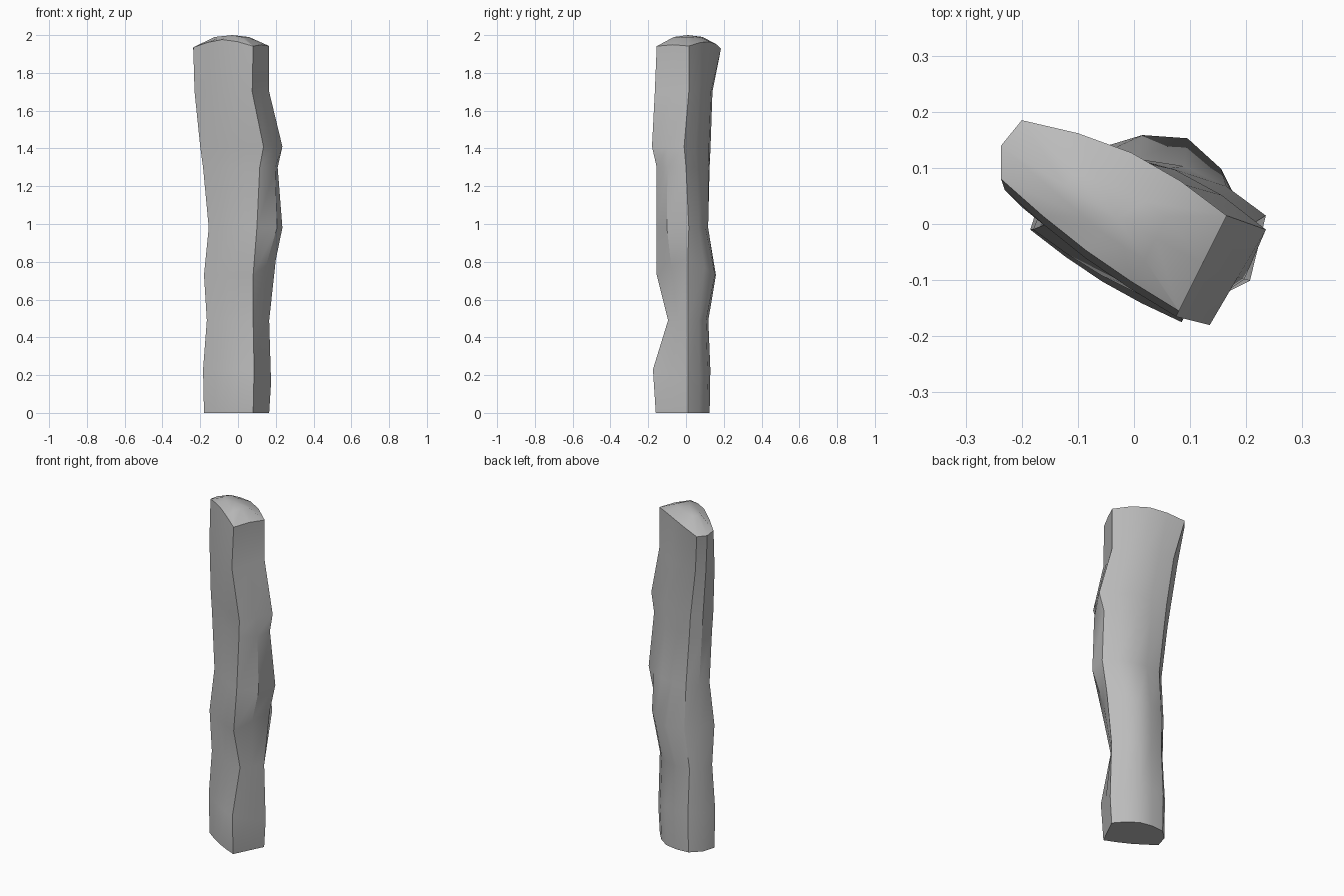
import bpy, bmesh, math
from mathutils import Vector

cube = bpy.data.objects.get("Cube")
if cube:
    bpy.data.objects.remove(cube)

stone = bpy.data.materials.new("grey stone")
stone.use_nodes = True
colour = (0.5, 0.5, 0.5, 1)
stone.diffuse_color = colour
stone.node_tree.nodes["Principled BSDF"].inputs["Base Color"].default_value = colour

# Levels: height, front corner, side corner, back corner, left corner,
# side corner lift, side bulge, back bulge
levels = [
    (0, (.08, -.16), (.165, .01), (-.1, .12), (-.18, -.01), 0, 0, .05),
    (.23, (.085, -.175), (.175, .01), (-.1, .125), (-.185, -.01), -.07, 0, .05),
    (.49, (.08, -.095), (.165, .01), (-.1, .11), (-.165, -.01), 0, 0, .05),
    (.73, (.08, -.155), (.2, .01), (-.08, .13), (-.18, -.01), .08, .01, .09),
    (.98, (.1, -.155), (.235, .015), (-.08, .115), (-.155, 0), 0, .05, .04),
    (1.3, (.115, -.155), (.21, 0), (-.11, .125), (-.185, .02), 0, .04, .04),
    (1.41, (.135, -.18), (.235, -.01), (-.12, .13), (-.2, .03), 0, 0, .04),
    (1.7, (.075, -.165), (.165, .015), (-.16, .14), (-.23, .06), 0, 0, .035),
    (1.94, (.08, -.155), (.165, .015), (-.2, .185), (-.237, .08), 0, 0, .03),
]
centre = Vector((-.03, .01))


def side(a, b, steps, bulge):
    """Points from a towards b, bowed outwards."""
    a, b = Vector(a), Vector(b)
    d = (b - a).normalized()
    out = Vector((d.y, -d.x))
    return [a.lerp(b, i / steps) + out * bulge * math.sin(math.pi * i / steps)
            for i in range(steps)]


def outline(front, right, back, left, side_bulge, back_bulge):
    return (side(front, right, 2, side_bulge) + side(right, back, 4, back_bulge)
            + side(back, left, 2, .02) + side(left, front, 4, .012))


bm = bmesh.new()
rings = []
for z, front, right, back, left, lift, bulge, back_bulge in levels:
    pts = outline(front, right, back, left, bulge, back_bulge)
    ring = []
    for i, p in enumerate(pts):
        h = z + lift * (0, .6, 1, .5)[i] if i < 4 else z
        if z == levels[-1][0]:
            h = 2 - .065 * (p - centre).length / .22
        ring.append(bm.verts.new((p.x, p.y, h)))
    rings.append(ring)

# Rounded top: a smaller ring and a peak
rings.append([bm.verts.new((*centre.lerp(v.co.xy, .45), 1.99)) for v in rings[-1]])
peak = bm.verts.new((*centre, 2))

n = len(rings[0])
for low, high in zip(rings, rings[1:]):
    for i in range(n):
        j = (i + 1) % n
        bm.faces.new((low[i], low[j], high[j], high[i]))
for i in range(n):
    bm.faces.new((rings[-1][i], rings[-1][(i + 1) % n], peak))
bm.faces.new(rings[0][::-1])
bmesh.ops.recalc_face_normals(bm, faces=bm.faces)

mesh = bpy.data.meshes.new("stone_pillar")
bm.to_mesh(mesh)
bm.free()
mesh.materials.append(stone)
pillar = bpy.data.objects.new("stone_pillar", mesh)
bpy.context.collection.objects.link(pillar)
bpy.ops.object.select_all(action='DESELECT')
pillar.select_set(True)
bpy.context.view_layer.objects.active = pillar
bpy.ops.object.shade_smooth_by_angle(angle=math.radians(30))
